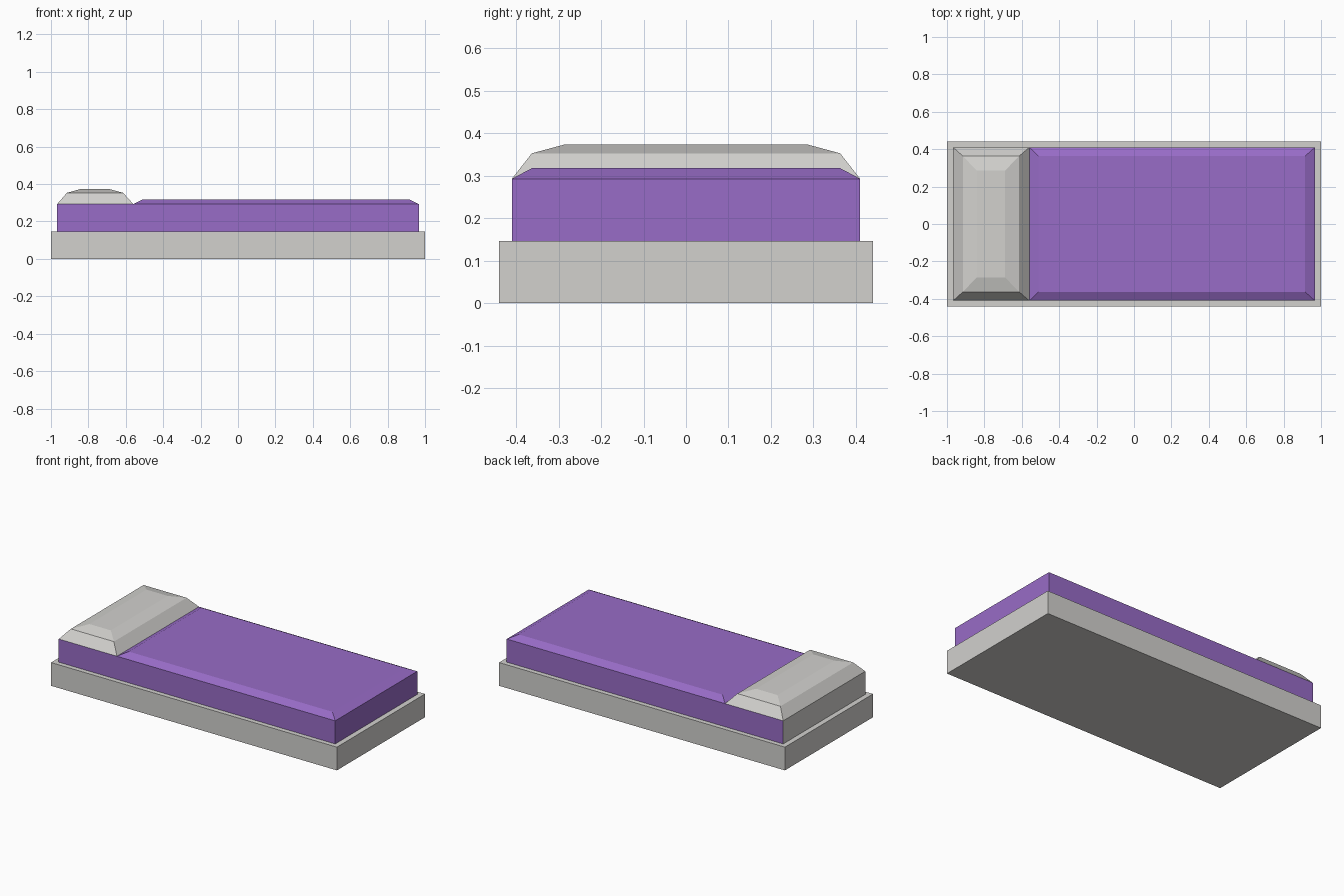
import bpy
import bmesh

if "Cube" in bpy.data.objects:
    bpy.data.objects.remove(bpy.data.objects["Cube"])


def material(name, rgb):
    m = bpy.data.materials.new(name)
    m.diffuse_color = (*rgb, 1.0)
    m.use_nodes = True
    m.node_tree.nodes["Principled BSDF"].inputs["Base Color"].default_value = m.diffuse_color
    return m


GREY = material("light grey", (0.645, 0.638, 0.617))
PURPLE = material("purple", (0.314, 0.150, 0.571))


def layered(name, layers, mats, bottom=False, top=True):
    """Stack rectangles (x0, x1, half depth, z) and bridge them with flat faces."""
    bm = bmesh.new()
    rings = [[bm.verts.new(p) for p in
              ((x0, -d, z), (x1, -d, z), (x1, d, z), (x0, d, z))]
             for x0, x1, d, z in layers]
    for low, high in zip(rings, rings[1:]):
        for i in range(4):
            j = (i + 1) % 4
            bm.faces.new((low[i], low[j], high[j], high[i]))
    if bottom:
        bm.faces.new(rings[0][::-1])
    if top:
        bm.faces.new(rings[-1])
    bm.normal_update()
    # A second material colours the head end (faces looking along -x)
    if len(mats) > 1:
        for f in bm.faces:
            f.material_index = int(f.normal.x < -0.9)
    mesh = bpy.data.meshes.new(name)
    bm.to_mesh(mesh)
    bm.free()
    for m in mats:
        mesh.materials.append(m)
    obj = bpy.data.objects.new(name, mesh)
    bpy.context.collection.objects.link(obj)
    return obj


BASE_TOP, MATTRESS_TOP = 0.147, 0.293
X, D, SPLIT = 0.967, 0.41, -0.56

# Bed base
layered("bed_base", [(-1, 1, 0.44, 0), (-1, 1, 0.44, BASE_TOP)], [GREY], bottom=True)

# Mattress sides, purple with a grey head end
layered("mattress", [(-X, X, D, BASE_TOP), (-X, X, D, MATTRESS_TOP)],
        [PURPLE, GREY], top=False)

# Blanket with bevelled rim
layered("blanket", [(SPLIT, X, D, MATTRESS_TOP),
                    (SPLIT + 0.05, X - 0.052, 0.363, 0.318)], [PURPLE])

# Pillow, two steps of slope
layered("pillow", [(-X, SPLIT, D, MATTRESS_TOP),
                   (-0.915, -0.614, 0.363, 0.353),
                   (-0.84, -0.69, 0.285, 0.374)], [GREY])
